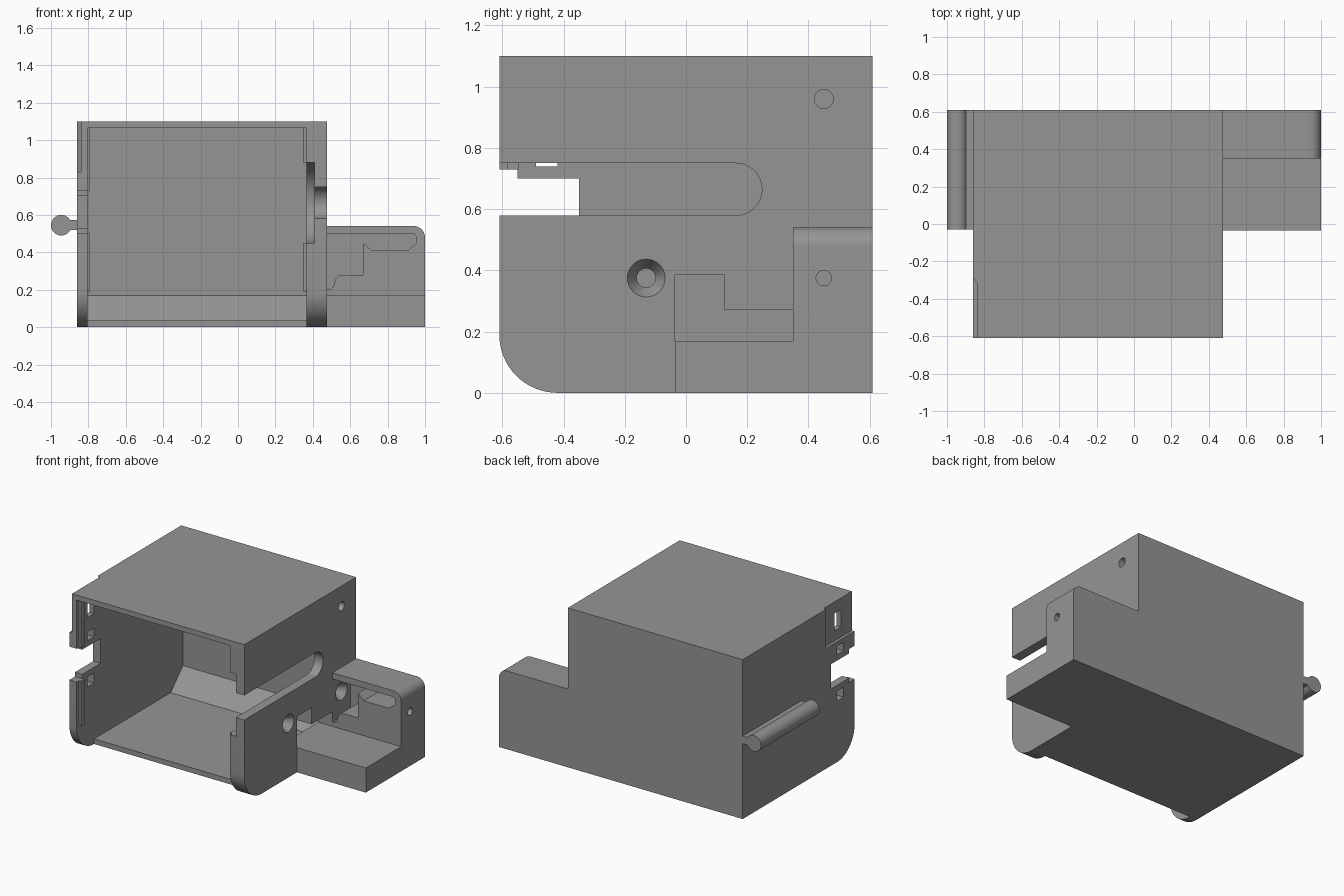
import bpy, bmesh, math
from mathutils import Vector

if "Cube" in bpy.data.objects:
    bpy.data.objects.remove(bpy.data.objects["Cube"])

grey = bpy.data.materials.new("grey plastic")
grey.diffuse_color = (0.30, 0.30, 0.30, 1)
grey.use_nodes = True
grey.node_tree.nodes["Principled BSDF"].inputs["Base Color"].default_value = grey.diffuse_color


def finish(name, bm):
    bmesh.ops.recalc_face_normals(bm, faces=bm.faces[:])
    me = bpy.data.meshes.new(name)
    bm.to_mesh(me)
    bm.free()
    me.materials.append(grey)
    ob = bpy.data.objects.new(name, me)
    bpy.context.collection.objects.link(ob)
    return ob


def prism(name, pts, axis, a, b):
    """Extrude a 2D outline along an axis from a to b."""
    place = {'x': lambda p, t: (t, p[0], p[1]),
             'y': lambda p, t: (p[0], t, p[1]),
             'z': lambda p, t: (p[0], p[1], t)}[axis]
    bm = bmesh.new()
    v0 = [bm.verts.new(place(p, a)) for p in pts]
    v1 = [bm.verts.new(place(p, b)) for p in pts]
    bm.faces.new(v0)
    bm.faces.new(v1)
    n = len(pts)
    for i in range(n):
        j = (i + 1) % n
        bm.faces.new((v0[i], v0[j], v1[j], v1[i]))
    return finish(name, bm)


def box(name, x0, x1, y0, y1, z0, z1):
    return prism(name, [(x0, y0), (x1, y0), (x1, y1), (x0, y1)], 'z', z0, z1)


def arc(cx, cy, r, a0, a1, n=12):
    angles = [math.radians(a0 + (a1 - a0) * i / n) for i in range(n + 1)]
    return [(cx + r * math.cos(t), cy + r * math.sin(t)) for t in angles]


def cone(name, p1, r1, p2, r2, n=32):
    p1, p2 = Vector(p1), Vector(p2)
    d = p2 - p1
    bm = bmesh.new()
    bmesh.ops.create_cone(bm, cap_ends=True, segments=n, radius1=r1, radius2=r2, depth=d.length)
    m = d.to_track_quat('Z', 'Y').to_matrix().to_4x4()
    m.translation = (p1 + p2) / 2
    bm.transform(m)
    return finish(name, bm)


def cut(ob, cutter):
    cutter.hide_render = True
    mod = ob.modifiers.new("cut", 'BOOLEAN')
    mod.operation = 'DIFFERENCE'
    mod.solver = 'EXACT'
    mod.object = cutter
    bpy.context.view_layer.objects.active = ob
    bpy.ops.object.modifier_apply(modifier=mod.name)
    bpy.data.objects.remove(cutter)


XL, XLI, XRI, XR = -0.86, -0.805, 0.367, 0.475   # side wall faces
Y, H = 0.61, 1.10

# Side walls with a rounded lower front corner
side = [(Y, 0), (Y, H), (-Y, H)] + arc(-0.42, 0.19, 0.19, 180, 270, 16)
left_wall = prism("left_wall", side, 'x', XL, XLI)
right_wall = prism("right_wall", side, 'x', XRI, XR)

# Left wall: front notch, recessed panel and latch windows
notch = [(-0.7, 0.50), (-0.55, 0.50), (-0.55, 0.53), (-0.35, 0.53),
         (-0.35, 0.70), (-0.55, 0.70), (-0.55, 0.73), (-0.7, 0.73)]
cut(left_wall, prism("cutter", notch, 'x', -0.95, -0.7))
panel = [(-0.95, -0.7), (-0.84, -0.7), (-0.84, -0.31), (-0.87, -0.28), (-0.95, -0.28)]
cut(left_wall, prism("cutter", panel, 'z', 0.83, 1.2))
for z0, z1 in ((0.42, 0.49), (0.74, 0.80), (0.90, 1.02)):
    cut(left_wall, box("cutter", -0.95, -0.7, -0.49, -0.42, z0, z1))

# Right wall: long slot with a wider inner recess, and a stepped cable opening
for r, x0, x1 in ((0.085, 0.3, 0.6), (0.215, 0.3, 0.41)):
    slot = [(-0.7, 0.665 - r)] + arc(0.163, 0.665, r, -90, 90, 24) + [(-0.7, 0.665 + r)]
    cut(right_wall, prism("cutter", slot, 'x', x0, x1))
opening = [(-0.037, 0.17), (0.35, 0.17), (0.35, 0.27), (0.125, 0.27),
           (0.125, 0.385), (-0.037, 0.385)]
cut(right_wall, prism("cutter", opening, 'x', 0.3, 0.6))

# Right wall: four countersunk screw holes
for y in (-0.13, 0.45):
    for z in (0.375, 0.96):
        cut(right_wall, cone("cutter", (0.3, y, z), 0.031, (0.6, y, z), 0.031))
        cut(right_wall, cone("cutter", (0.425, y, z), 0.0305, (0.485, y, z), 0.068))

# Panels between the side walls
box("roof", XLI, XRI, -Y, Y, 1.065, H)
box("back_wall", XLI, XRI, 0.55, Y, 0, 1.065)
box("floor", XLI, XRI, -0.42, 0.55, 0, 0.035)
prism("rear_floor_slope", [(0.55, 0.035), (0.55, 0.17), (0.415, 0.035)], 'x', XLI, XRI)

# Thin guide ribs inside the front edges
for name, x0, x1, spans in (("left_rib", XLI, -0.79, ((0.19, 0.50), (0.73, 1.065))),
                            ("right_rib", 0.347, XRI, ((0.19, 0.45), (0.88, 1.065)))):
    for z0, z1 in spans:
        box(name, x0, x1, -0.585, -0.545, z0, z1)

# Hinge rod on the left side
cone("hinge_rod", (-0.945, -0.03, 0.545), 0.055, (-0.945, Y, 0.545), 0.055)
box("hinge_neck", -0.91, XL, -0.03, Y, 0.52, 0.572)

# Bracket base with two screw holes, countersunk from below
base = box("bracket_base", XR, 1.0, -0.035, Y, 0, 0.17)
for x in (0.58, 0.88):
    cut(base, cone("cutter", (x, 0.165, -0.1), 0.057, (x, 0.165, 0.3), 0.057))
    cut(base, cone("cutter", (x, 0.165, -0.01), 0.107, (x, 0.165, 0.06), 0.0565))

# Bracket block with rounded edge, hollow front pocket and driver access hole
block = prism("bracket_block", [(XR, 0.17), (1.0, 0.17)] + arc(0.94, 0.48, 0.06, 0, 90)
              + [(XR, 0.54)], 'y', 0.35, Y)
pocket = [(0.45, 0.20), (0.485, 0.20), (0.51, 0.215), (0.52, 0.255), (0.545, 0.28),
          (0.67, 0.28), (0.67, 0.45), (0.715, 0.41), (0.91, 0.41), (0.953, 0.45),
          (0.953, 0.485), (0.943, 0.497), (0.45, 0.497)]
cut(block, prism("cutter", pocket, 'y', 0.3, 0.55))
cut(block, cone("cutter", (0.6, 0.45, 0.375), 0.025, (1.1, 0.45, 0.375), 0.025))

# Smooth the round surfaces, keep the edges sharp
bpy.ops.object.select_all(action='DESELECT')
for ob in bpy.context.scene.objects:
    ob.select_set(True)
    bpy.context.view_layer.objects.active = ob
bpy.ops.object.shade_smooth_by_angle(angle=math.radians(30))
